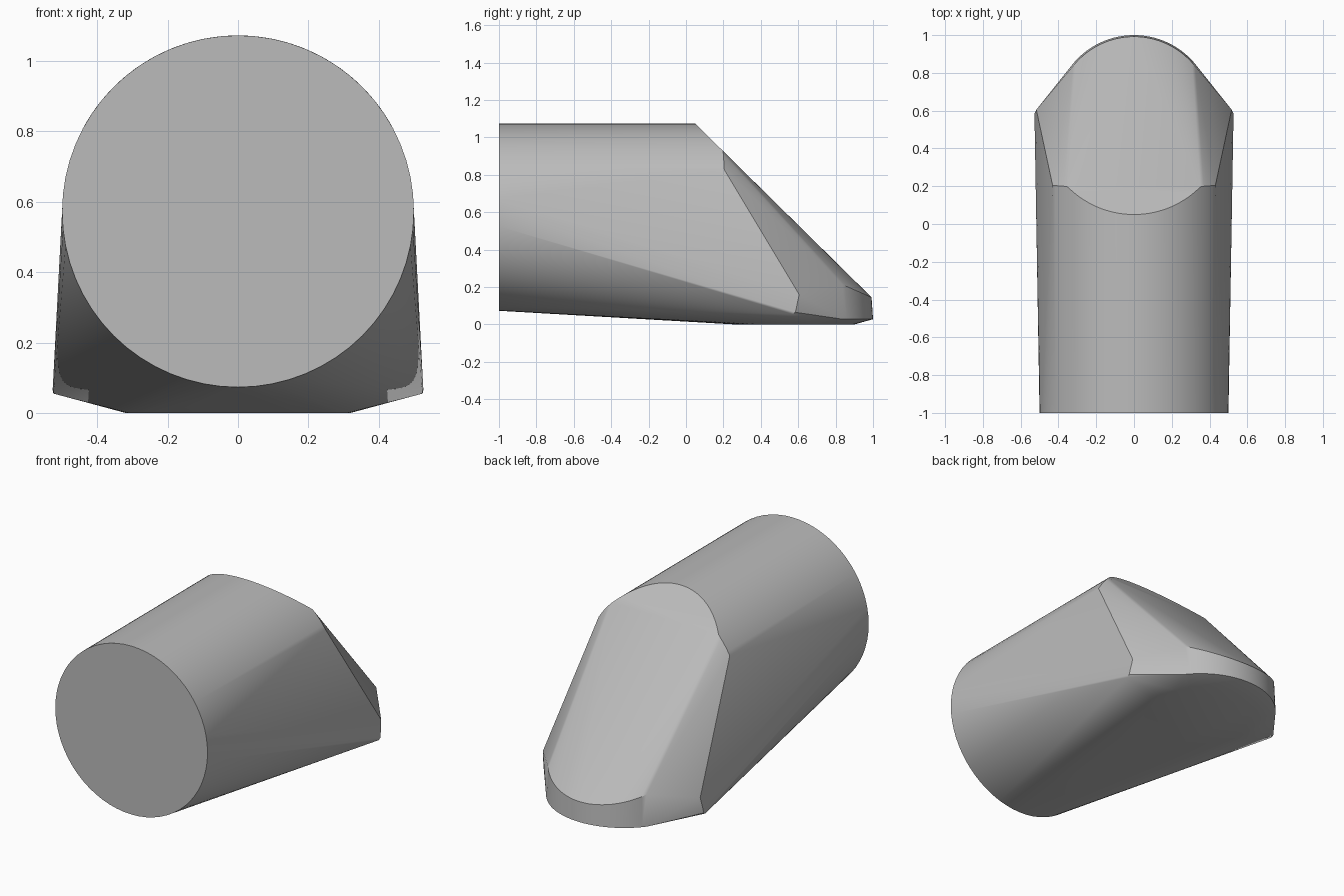
import bpy, bmesh
from math import sin, cos, radians, tau

if "Cube" in bpy.data.objects:
    bpy.data.objects.remove(bpy.data.objects["Cube"])

R, ZC = 0.5, 0.573          # round body: radius and axis height
NOSE_Y = 0.58               # centre of the rounded nose
points = []

# Round front end
for i in range(64):
    a = tau * i / 64
    points.append((R * sin(a), -1, ZC + R * cos(a)))

# Slanted cut across the top of the body, rounding over at its sides
for i in range(-20, 21):
    a = radians(59.5) * i / 20
    drop = R * (1 - cos(a))
    y = min(0.05 + drop * 1.016, 0.19 + 0.06 * drop)
    points.append((R * sin(a), y, ZC + R * cos(a)))

# Flat round sole
for i in range(48):
    a = tau * i / 48
    points.append((0.32 * sin(a), NOSE_Y + 0.32 * cos(a), 0))

# Nose band: lower and upper rims
for i in range(-14, 15):
    a = radians(52) * i / 14
    points.append((0.42 * sin(a), NOSE_Y + 0.42 * cos(a), 0.028))
    points.append((0.412 * sin(a), NOSE_Y + 0.412 * cos(a), 0.145 + 0.18 * (1 - cos(a))))

# Side corners
for s in (-1, 1):
    points += [(s * 0.525, 0.57, 0.055), (s * 0.527, 0.585, 0.065), (s * 0.517, 0.605, 0.16)]

# Skin stretched over the outlines
bm = bmesh.new()
for p in points:
    bm.verts.new(p)
hull = bmesh.ops.convex_hull(bm, input=bm.verts[:])
loose = [v for v in bm.verts if not v.link_faces]
bmesh.ops.delete(bm, geom=loose, context='VERTS')
bmesh.ops.dissolve_limit(bm, angle_limit=radians(0.5), verts=bm.verts[:], edges=bm.edges[:])
bmesh.ops.recalc_face_normals(bm, faces=bm.faces[:])
mesh = bpy.data.meshes.new("body")
bm.to_mesh(mesh)
bm.free()

body = bpy.data.objects.new("body", mesh)
bpy.context.collection.objects.link(body)

# Plain grey
grey = bpy.data.materials.new("grey")
grey.use_nodes = True
colour = (0.5, 0.5, 0.5, 1)
grey.diffuse_color = colour
grey.node_tree.nodes["Principled BSDF"].inputs["Base Color"].default_value = colour
mesh.materials.append(grey)

bpy.ops.object.select_all(action='DESELECT')
body.select_set(True)
bpy.context.view_layer.objects.active = body
bpy.ops.object.shade_smooth_by_angle(angle=radians(30))
